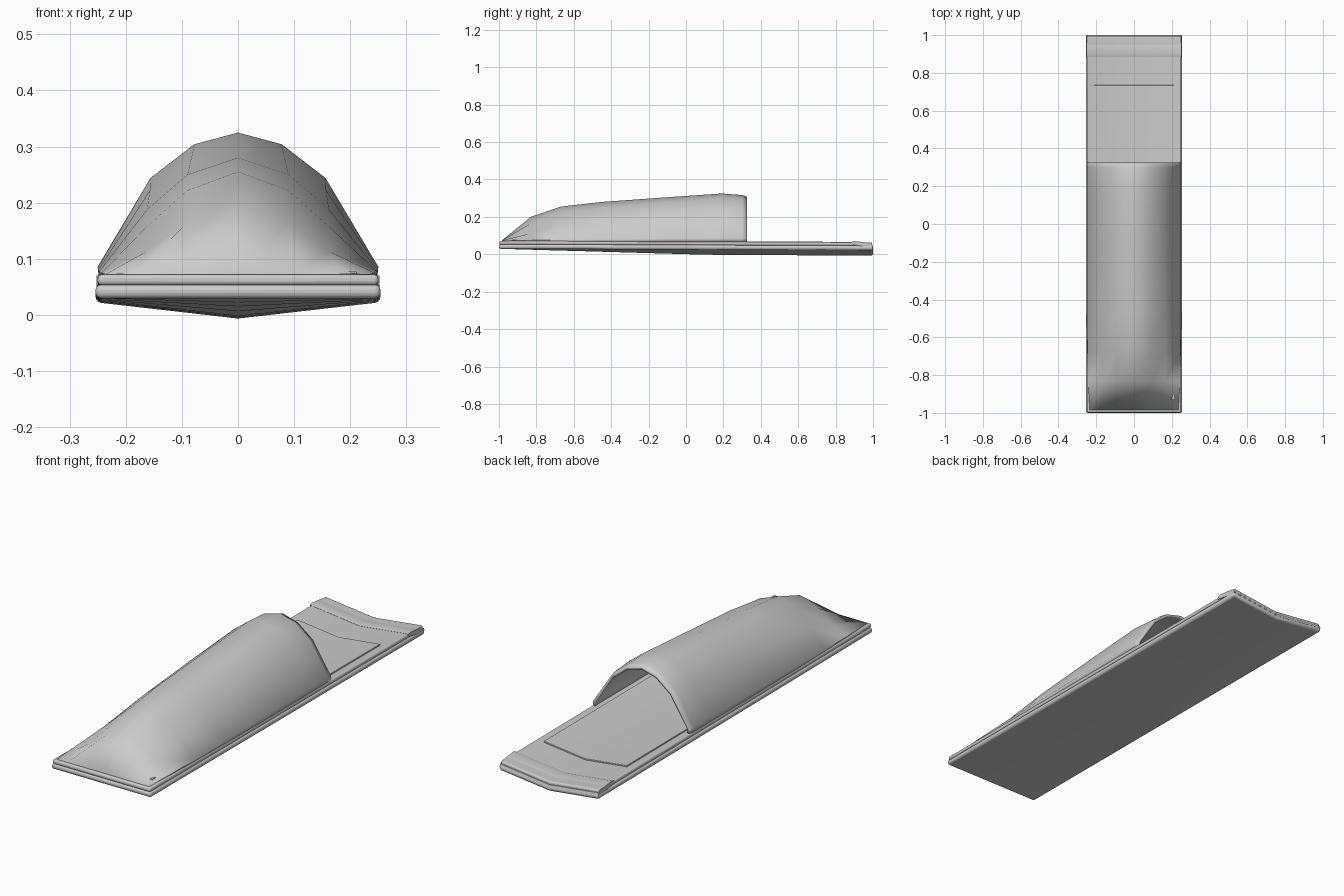
import bpy, bmesh

if "Cube" in bpy.data.objects:
    bpy.data.objects.remove(bpy.data.objects["Cube"])

YS = [-1, -0.75, -0.5, -0.2, 0.1, 0.4, 0.7, 1]


def sag(x, y, w=0.25):
    """V-shaped dip along the centre line, growing from front to middle."""
    t = min(1, max(0, (y + 1) / 1.15))
    return -0.029 * max(0, 1 - abs(x) / w) * t


def tilt(y):
    return -0.0035 * (y + 1)


def loft(name, sections, closed=False):
    """Skin a list of cross-sections; closed ones get end caps."""
    bm = bmesh.new()
    rows = [[bm.verts.new(p) for p in s] for s in sections]
    n = len(rows[0])
    for a, b in zip(rows, rows[1:]):
        for i in range(n if closed else n - 1):
            j = (i + 1) % n
            bm.faces.new((a[i], a[j], b[j], b[i]))
    if closed:
        bm.faces.new(rows[0])
        bm.faces.new(rows[-1])
    bmesh.ops.recalc_face_normals(bm, faces=bm.faces)
    me = bpy.data.meshes.new(name)
    bm.to_mesh(me)
    bm.free()
    ob = bpy.data.objects.new(name, me)
    bpy.context.collection.objects.link(ob)
    return ob


def smooth(ob, angle=0.6):
    bpy.ops.object.select_all(action='DESELECT')
    bpy.context.view_layer.objects.active = ob
    ob.select_set(True)
    bpy.ops.object.shade_smooth_by_angle(angle=angle)


def slab(name, w, y0, y1, z0, z1, bevel):
    """Sagging plate following the sole."""
    ys = [y0] + [y for y in YS if y0 < y < y1] + [y1]
    ring = [(-w, z0), (0, z0), (w, z0), (w, z1), (0, z1), (-w, z1)]
    ob = loft(name, [[(x, y, z + sag(x, y) + tilt(y)) for x, z in ring]
                     for y in ys], True)
    m = ob.modifiers.new("rounded_edges", 'BEVEL')
    m.width, m.segments, m.angle_limit = bevel, 3, 0.7
    smooth(ob)
    return ob


# sole layers and inner pad
slab("lower_sole", 0.254, -1, 1, 0.0295, 0.054, 0.010)
slab("upper_sole", 0.25, -0.998, 0.995, 0.053, 0.072, 0.007)
slab("inner_pad", 0.212, -0.93, 0.735, 0.070, 0.078, 0.002)

# rounded lip across the heel
lip = [(0.885, 0.060), (0.885, 0.073), (0.90, 0.077), (0.94, 0.073),
       (0.98, 0.068), (0.996, 0.058), (1.0, 0.046), (0.99, 0.042)]
smooth(loft("heel_lip", [[(x, y, z + sag(x, y) + tilt(y)) for y, z in lip]
                         for x in (-0.252, 0, 0.252)], True))

# hood: y, then centre height and three (x, z) points down the side
HOOD = [
    (-0.985, 0.074, (0.10, 0.074), (0.18, 0.074), (0.235, 0.073)),
    (-0.83, 0.200, (0.09, 0.165), (0.165, 0.112), (0.243, 0.075)),
    (-0.67, 0.255, (0.09, 0.222), (0.165, 0.155), (0.247, 0.078)),
    (-0.45, 0.280, (0.09, 0.250), (0.162, 0.188), (0.249, 0.080)),
    (-0.10, 0.305, (0.083, 0.280), (0.157, 0.222), (0.25, 0.084)),
    (0.19, 0.325, (0.078, 0.304), (0.156, 0.244), (0.25, 0.086)),
    (0.30, 0.317, (0.078, 0.296), (0.155, 0.236), (0.25, 0.086)),
    (0.326, 0.308, (0.077, 0.287), (0.153, 0.229), (0.247, 0.085)),
]
sections = []
for y, top, *side in HOOD:
    side = side + [(side[-1][0] - 0.002, 0.066)]
    pts = [(-x, y, z) for x, z in reversed(side)] + [(0, y, top)]
    sections.append(pts + [(x, y, z) for x, z in side])
hood = loft("hood", sections)
up = sum(p.normal.z for p in hood.data.polygons)
if up < 0:
    hood.data.flip_normals()
shell = hood.modifiers.new("thickness", 'SOLIDIFY')
shell.thickness, shell.offset = 0.012, -1
smooth(hood, 0.9)
